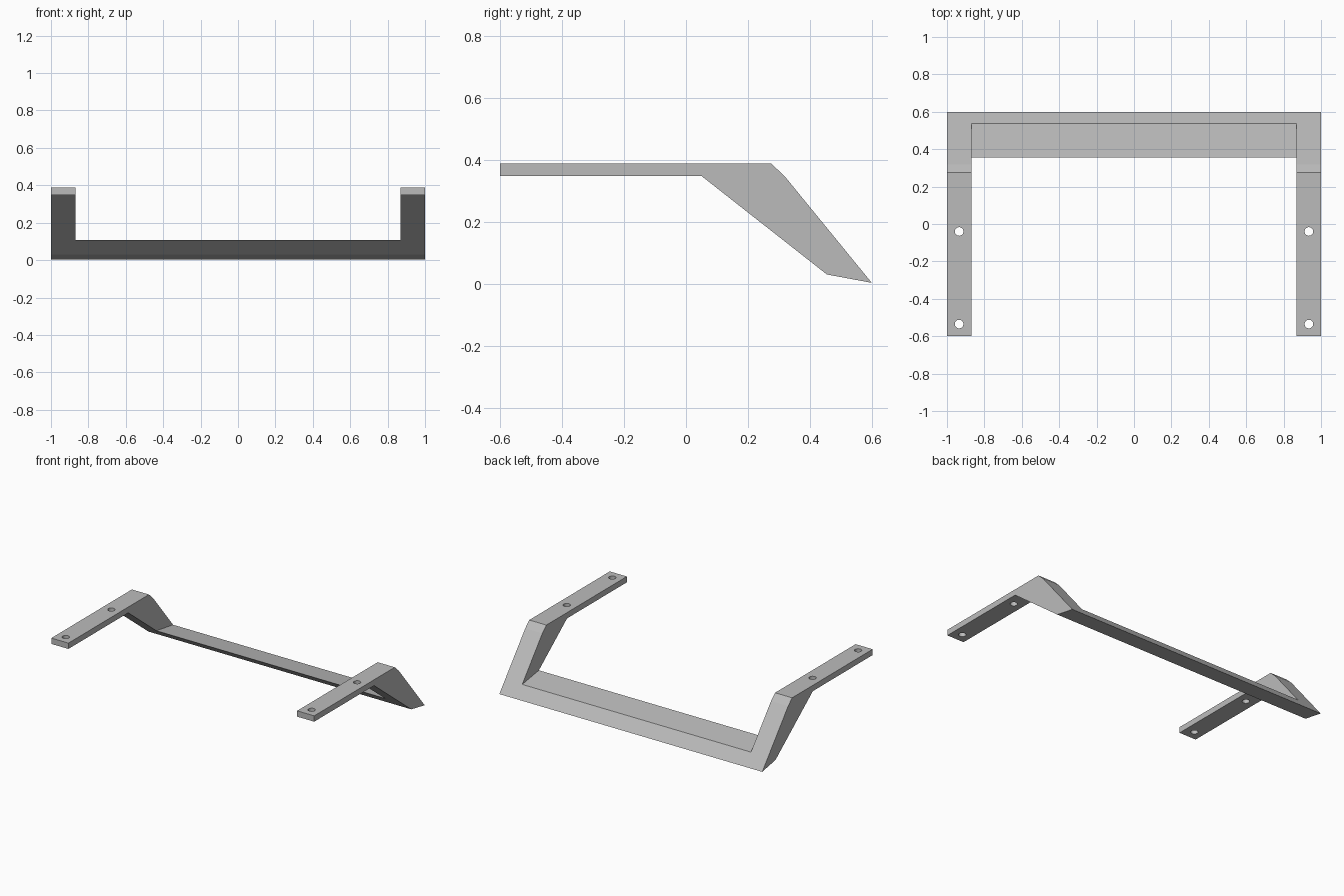
import bpy
import bmesh

cube = bpy.data.objects.get("Cube")
if cube:
    bpy.data.objects.remove(cube, do_unlink=True)

HALF_WIDTH = 1.0
INNER = 0.87          # inner face of each arm
HOLE_X = (HALF_WIDTH + INNER) / 2

grey = bpy.data.materials.new("plain grey")
grey.use_nodes = True
COLOUR = (0.5, 0.5, 0.5, 1)
grey.diffuse_color = COLOUR
grey.node_tree.nodes["Principled BSDF"].inputs["Base Color"].default_value = COLOUR


def prism(name, profile, half):
    """Extrude a (y, z) profile along x from -half to +half."""
    bm = bmesh.new()
    face = bm.faces.new([bm.verts.new((-half, y, z)) for y, z in profile])
    new = bmesh.ops.extrude_face_region(bm, geom=[face])["geom"]
    verts = [v for v in new if isinstance(v, bmesh.types.BMVert)]
    bmesh.ops.translate(bm, verts=verts, vec=(2 * half, 0, 0))
    bmesh.ops.recalc_face_normals(bm, faces=bm.faces)
    mesh = bpy.data.meshes.new(name)
    bm.to_mesh(mesh)
    bm.free()
    mesh.materials.append(grey)
    obj = bpy.data.objects.new(name, mesh)
    bpy.context.collection.objects.link(obj)
    return obj


def cut(target, cutter):
    """Subtract the cutter from the target, then discard it."""
    cutter.hide_render = True
    mod = target.modifiers.new("cut", 'BOOLEAN')
    mod.operation = 'DIFFERENCE'
    mod.solver = 'EXACT'
    mod.object = cutter
    bpy.context.view_layer.objects.active = target
    bpy.ops.object.modifier_apply(modifier=mod.name)
    bpy.data.objects.remove(cutter, do_unlink=True)


# Full-width body from the side profile: mounting strap, bend, sloping leg
bracket = prism("bracket", [
    (-0.6, 0.348), (-0.6, 0.388), (0.275, 0.388), (0.318, 0.348),
    (0.6, 0.003), (0.455, 0.03), (0.05, 0.348)], HALF_WIDTH)

# Opening between the arms, leaving the sloped crossbar at the bottom
cut(bracket, prism("opening_cutter", [
    (-0.7, 0.27), (0.7, 0.055), (0.7, 0.5), (-0.7, 0.5)], INNER))

# Two screw holes through each strap
for x in (-HOLE_X, HOLE_X):
    for y in (-0.535, -0.04):
        bpy.ops.mesh.primitive_cylinder_add(
            vertices=32, radius=0.023, depth=0.2, location=(x, y, 0.37))
        cut(bracket, bpy.context.object)
